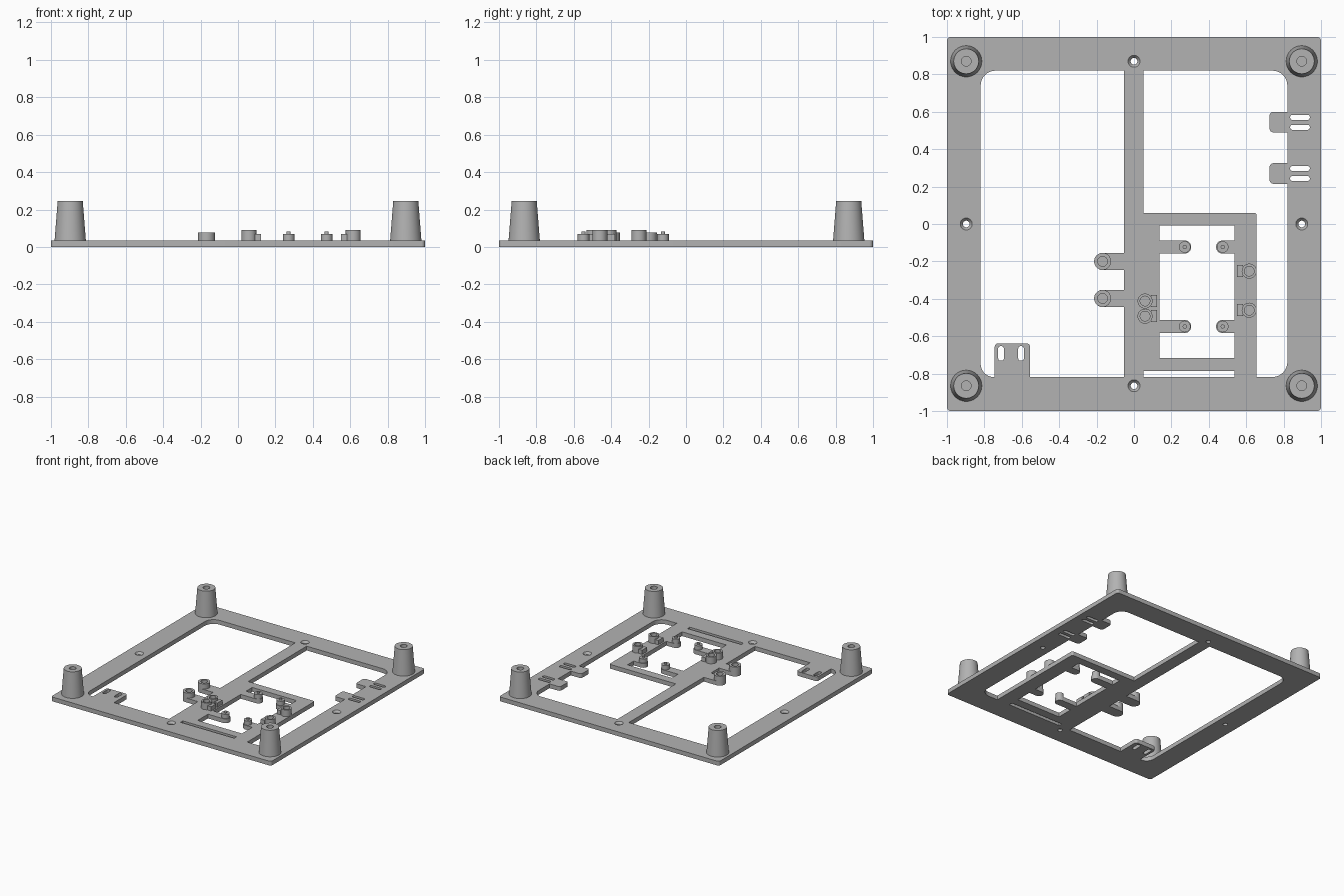
import bpy, bmesh, math
from mathutils import Vector

cube = bpy.data.objects.get("Cube")
if cube:
    bpy.data.objects.remove(cube)

T = 0.035  # plate thickness
gray = bpy.data.materials.new("plain gray")
gray.use_nodes = True
COLOR = (0.45, 0.45, 0.45, 1)
gray.diffuse_color = COLOR
gray.node_tree.nodes["Principled BSDF"].inputs["Base Color"].default_value = COLOR


def finish(obj, angle=35):
    obj.data.materials.clear()
    obj.data.materials.append(gray)
    bpy.ops.object.select_all(action="DESELECT")
    obj.select_set(True)
    bpy.context.view_layer.objects.active = obj
    bpy.ops.object.shade_smooth_by_angle(angle=math.radians(angle))
    return obj


def mesh_object(name, bm):
    bmesh.ops.remove_doubles(bm, verts=bm.verts, dist=1e-5)
    bmesh.ops.recalc_face_normals(bm, faces=bm.faces)
    mesh = bpy.data.meshes.new(name)
    bm.to_mesh(mesh)
    bm.free()
    obj = bpy.data.objects.new(name, mesh)
    bpy.context.collection.objects.link(obj)
    return finish(obj)


def fillet(corners, steps=8):
    """Outline from (x, y, radius) right-angled corners."""
    out = []
    for i, (x, y, r) in enumerate(corners):
        p = Vector((x, y))
        if r == 0:
            out.append(p)
            continue
        a = (Vector(corners[i - 1][:2]) - p).normalized() * r
        b = (Vector(corners[(i + 1) % len(corners)][:2]) - p).normalized() * r
        for k in range(steps + 1):
            t = k / steps * math.pi / 2
            out.append(p + a * (1 - math.sin(t)) + b * (1 - math.cos(t)))
    return out


def rect(x0, x1, y0, y1, r=0):
    return fillet([(x0, y0, r), (x1, y0, r), (x1, y1, r), (x0, y1, r)])


def circle(x, y, r, n=32):
    return [Vector((x + r * math.cos(k * math.tau / n), y + r * math.sin(k * math.tau / n)))
            for k in range(n)]


def tab(edge, tip, y, half, r):
    """Corners of a tab reaching into an opening, listed from high y to low y."""
    return [(edge, y + half, 0), (tip, y + half, r), (tip, y - half, r), (edge, y - half, 0)]


def lathe(name, x, y, profile, n=40, closed=False):
    bm = bmesh.new()
    rings = [[bm.verts.new((x + max(r, 0) * math.cos(k * math.tau / n),
                            y + max(r, 0) * math.sin(k * math.tau / n), z))
              for k in range(n)] if r > 0 else [bm.verts.new((x, y, z))] for r, z in profile]
    pairs = list(zip(rings, rings[1:]))
    if closed:
        pairs.append((rings[-1], rings[0]))
    for a, b in pairs:
        for k in range(n):
            j = (k + 1) % n
            if len(a) == 1:
                bm.faces.new((a[0], b[k], b[j]))
            elif len(b) == 1:
                bm.faces.new((a[k], a[j], b[0]))
            else:
                bm.faces.new((a[k], a[j], b[j], b[k]))
    return mesh_object(name, bm)


def box(name, x0, x1, y0, y1, z0, z1):
    bm = bmesh.new()
    bmesh.ops.create_cube(bm, size=1)
    for v in bm.verts:
        v.co = ((x0 + x1) / 2 + v.co.x * (x1 - x0), (y0 + y1) / 2 + v.co.y * (y1 - y0),
                (z0 + z1) / 2 + v.co.z * (z1 - z0))
    return mesh_object(name, bm)


# Openings of the frame, with their tabs and arms
ARM, PIN = 0.046, 0.035
left_opening = ([(-0.82, 0.82, 0.08), (-0.054, 0.82, 0)]
                + tab(-0.054, -0.213, -0.2, ARM, ARM * 0.99)
                + tab(-0.054, -0.213, -0.398, ARM, ARM * 0.99)
                + [(-0.054, -0.818, 0), (-0.555, -0.818, 0), (-0.555, -0.638, 0.02),
                   (-0.745, -0.638, 0.02), (-0.745, -0.818, 0), (-0.82, -0.818, 0.07)])
right_opening = ([(0.05, 0.82, 0), (0.82, 0.82, 0.08)]
                 + tab(0.82, 0.725, 0.545, 0.055, 0.02) + tab(0.82, 0.725, 0.27, 0.055, 0.02)
                 + [(0.82, -0.818, 0.08), (0.656, -0.818, 0), (0.656, 0.06, 0.015), (0.05, 0.06, 0)])
PIN_Y = (-0.123, -0.548)
board_opening = [(0.135, -0.008, 0), (0.538, -0.008, 0)]
for y in PIN_Y:
    board_opening += tab(0.538, 0.474 - PIN, y, PIN, PIN * 0.99)
board_opening += [(0.538, -0.717, 0), (0.135, -0.717, 0)]
for y in reversed(PIN_Y):
    board_opening += reversed(tab(0.135, 0.271 + PIN, y, PIN, PIN * 0.99))

SCREWS = [(0, 0.87), (0, -0.865), (0.897, 0), (-0.897, 0)]
outlines = [rect(-1, 1, -1, 1, 0.02), fillet(left_opening), fillet(right_opening),
            fillet(board_opening), rect(0.05, 0.538, -0.817, -0.787)]
outlines += [rect(0.835, 0.94, y - 0.0135, y + 0.0135, 0.012) for y in (0.57, 0.517, 0.297, 0.243)]
outlines += [rect(x - 0.015, x + 0.015, -0.731, -0.653, 0.013) for x in (-0.711, -0.604)]
outlines += [circle(x, y, 0.032) for x, y in SCREWS]

# Base frame: filled flat outline, extruded
curve = bpy.data.curves.new("base_outline", "CURVE")
curve.dimensions = "2D"
curve.fill_mode = "BOTH"
curve.extrude = T / 2
for outline in outlines:
    spline = curve.splines.new("POLY")
    spline.points.add(len(outline) - 1)
    for point, p in zip(spline.points, outline):
        point.co = (p.x, p.y, 0, 1)
    spline.use_cyclic_u = True
temp = bpy.data.objects.new("base_outline", curve)
bpy.context.collection.objects.link(temp)
bpy.context.view_layer.update()
bm = bmesh.new()
bm.from_mesh(temp.to_mesh())
temp.to_mesh_clear()
bpy.data.objects.remove(temp)
for v in bm.verts:
    v.co.z += T / 2
mesh_object("base_frame", bm)

# Countersunk screw holes
for x, y in SCREWS:
    lathe("screw_countersink", x, y, [(0.032, T), (0.018, T * 0.5), (0.018, 0), (0.032, 0)],
          n=32, closed=True)


def boss(name, x, y, r0, r1, top, hole, floor):
    base = T - 0.005
    return lathe(name, x, y, [(0, base), (r0, base), (r1, top), (hole, top), (hole, floor), (0, floor)])


# Tapered corner posts
for x in (-0.897, 0.897):
    for y in (-0.865, 0.87):
        boss("corner_post", x, y, 0.084, 0.067, 0.245, 0.026, T + 0.005)

# Hollow bosses on the arms
for y in (-0.2, -0.398):
    boss("arm_boss", -0.168, y, 0.0455, 0.0455, 0.077, 0.026, T + 0.002)

# Board clamps: hollow boss with a low rest block beside it
for x, y, side in ((0.059, -0.412, 1), (0.059, -0.493, 1), (0.616, -0.252, -1), (0.616, -0.461, -1)):
    boss("clamp_boss", x, y, 0.04, 0.04, 0.09, 0.026, T + 0.002)
    xs = sorted((x + side * 0.032, x + side * 0.064))
    box("clamp_rest", *xs, y - 0.032, y + 0.032, T - 0.005, 0.07)

# Locating pins for the board
for x in (0.271, 0.474):
    for y in PIN_Y:
        lathe("locating_pin", x, y, [(0, T - 0.005), (0.031, T - 0.005), (0.031, 0.07),
                                     (0.011, 0.07), (0.011, 0.082), (0, 0.082)], n=24)
